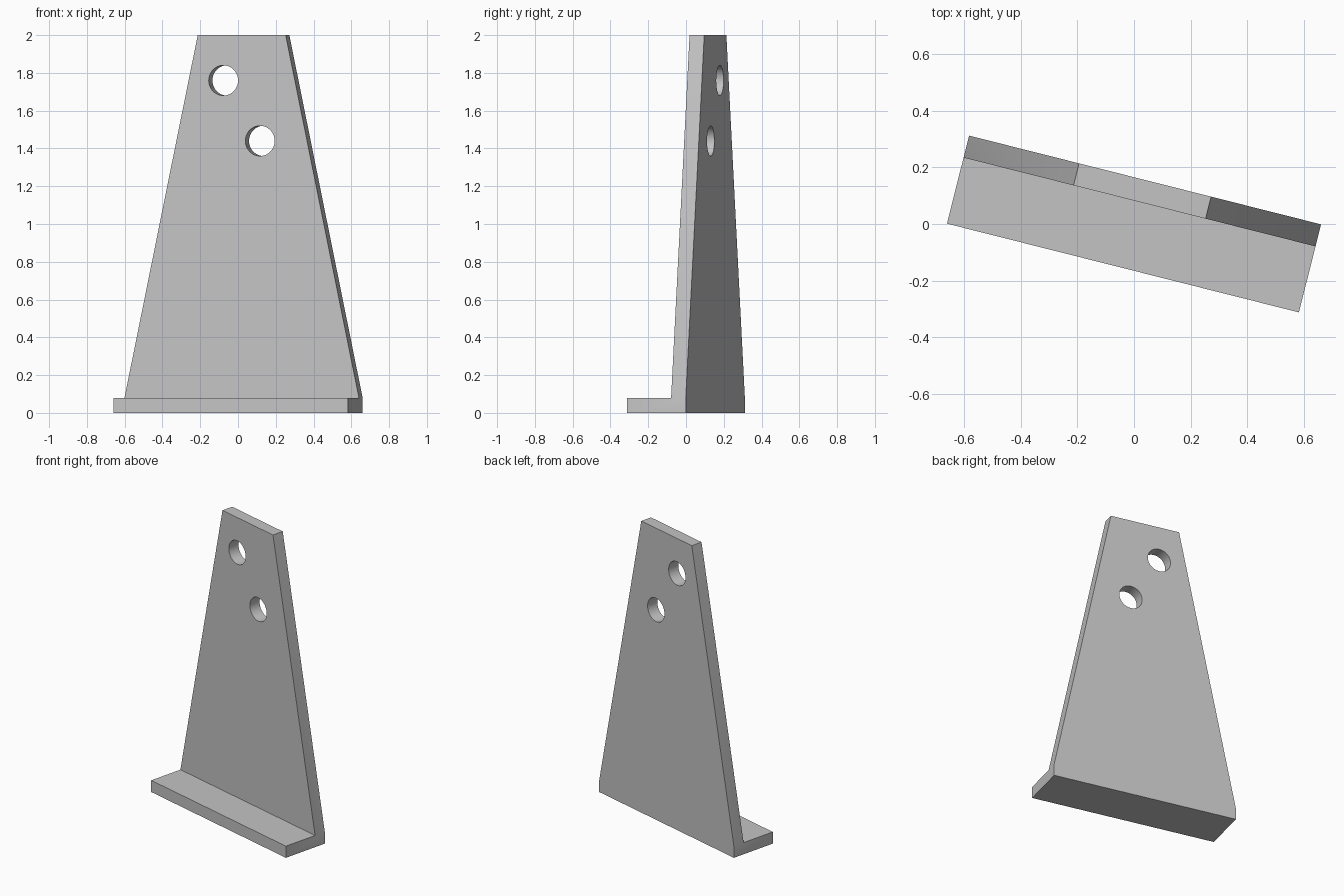
import bpy, bmesh, math
from mathutils import Matrix, Vector

cube = bpy.data.objects.get("Cube")
if cube:
    bpy.data.objects.remove(cube, do_unlink=True)

TURN = math.radians(-14.15)
HALF_W, HALF_D = 0.64, 0.16      # foot half width and half depth
THICK, TOP_HALF, HEIGHT = 0.08, 0.24, 2.0
HOLE_R = 0.08

grey = bpy.data.materials.new("light_grey")
grey.use_nodes = True
colour = (0.55, 0.55, 0.55, 1)
grey.diffuse_color = colour
grey.node_tree.nodes["Principled BSDF"].inputs["Base Color"].default_value = colour


def make_object(name, bm):
    mesh = bpy.data.meshes.new(name)
    bmesh.ops.recalc_face_normals(bm, faces=bm.faces)
    bm.to_mesh(mesh)
    bm.free()
    mesh.materials.append(grey)
    obj = bpy.data.objects.new(name, mesh)
    obj.rotation_euler.z = TURN
    bpy.context.collection.objects.link(obj)
    return obj


# Foot slab
bm = bmesh.new()
bmesh.ops.create_cube(bm, size=1, matrix=Matrix.Translation((0, 0, THICK / 2))
                      @ Matrix.Diagonal((2 * HALF_W, 2 * HALF_D, THICK, 1)))

# Upright plate: split off the rear strip, raise it and taper it
wall_y = HALF_D - THICK
bmesh.ops.bisect_plane(bm, geom=bm.verts[:] + bm.edges[:] + bm.faces[:],
                       plane_co=(0, wall_y, 0), plane_no=(0, 1, 0))
bm.faces.ensure_lookup_table()
strip = [f for f in bm.faces if f.calc_center_median().z > THICK - 0.001
         and f.calc_center_median().y > wall_y]
raised = bmesh.ops.extrude_face_region(bm, geom=strip)["geom"]
bmesh.ops.delete(bm, geom=[f for f in strip if f.is_valid], context='FACES_ONLY')
for v in raised:
    if isinstance(v, bmesh.types.BMVert):
        v.co.z = HEIGHT
        v.co.x = math.copysign(TOP_HALF, v.co.x)
bmesh.ops.dissolve_limit(bm, angle_limit=0.01, verts=bm.verts[:], edges=bm.edges[:])
bracket = make_object("bracket", bm)

# Two round holes through the plate
bm = bmesh.new()
for x, z in ((-0.1, 1.76), (0.1, 1.44)):
    bmesh.ops.create_cone(bm, cap_ends=True, segments=64, radius1=HOLE_R, radius2=HOLE_R,
                          depth=4 * THICK,
                          matrix=Matrix.Translation(Vector((x, wall_y + THICK / 2, z)))
                          @ Matrix.Rotation(math.pi / 2, 4, 'X'))
cutter = make_object("hole_cutter", bm)
cutter.hide_render = True

cut = bracket.modifiers.new("holes", 'BOOLEAN')
cut.operation = 'DIFFERENCE'
cut.solver = 'EXACT'
cut.object = cutter
bpy.context.view_layer.update()
bpy.context.view_layer.objects.active = bracket
bracket.select_set(True)
bpy.ops.object.modifier_apply(modifier=cut.name)
bpy.data.objects.remove(cutter, do_unlink=True)
bpy.ops.object.shade_smooth_by_angle(angle=math.radians(30))
